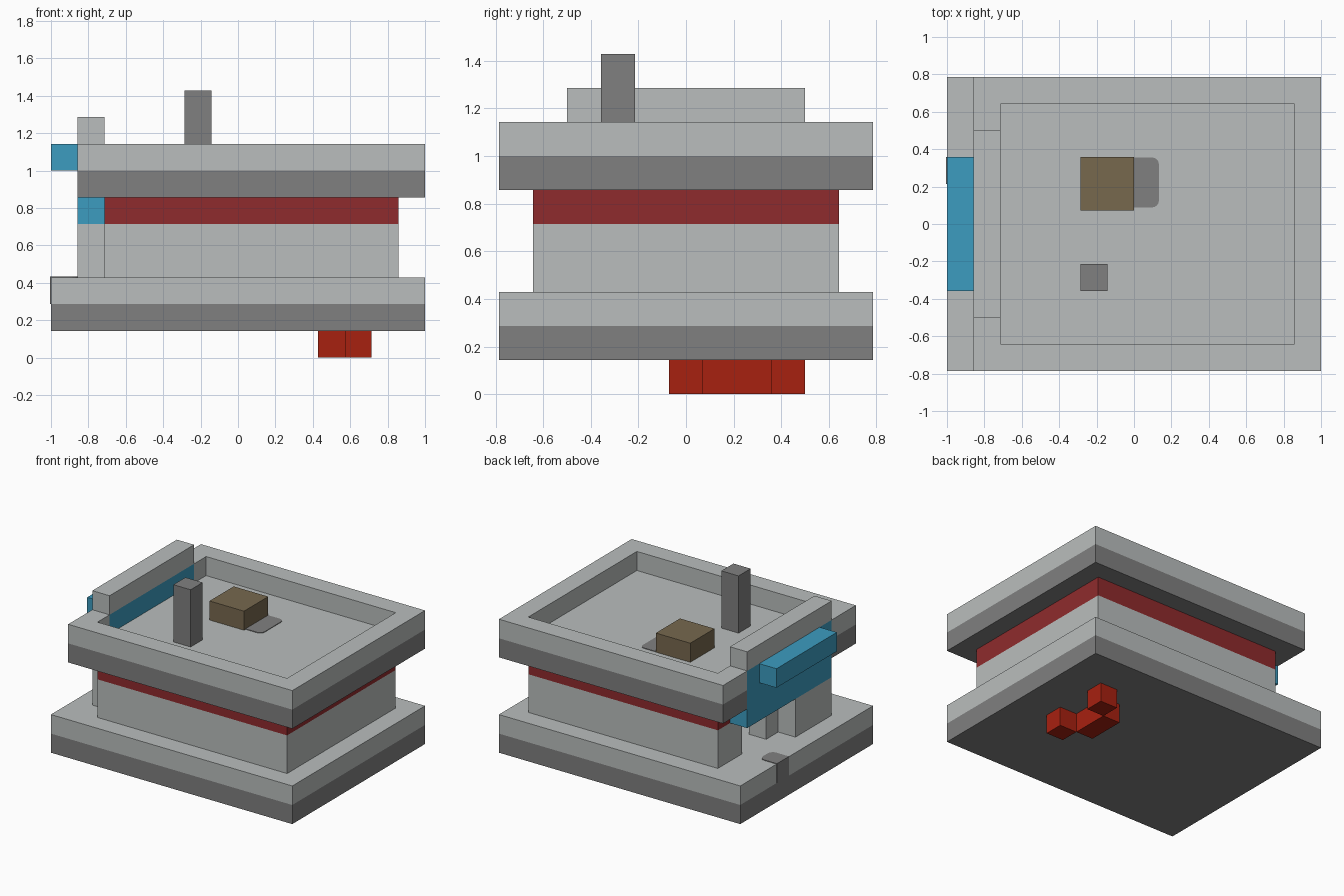
import bpy, bmesh, math

U = 1 / 7  # one building block in scene units

if "Cube" in bpy.data.objects:
    bpy.data.objects.remove(bpy.data.objects["Cube"])


def material(name, rgb):
    m = bpy.data.materials.new(name)
    m.use_nodes = True
    m.diffuse_color = (*rgb, 1)
    m.node_tree.nodes["Principled BSDF"].inputs["Base Color"].default_value = (*rgb, 1)
    return m


light = material("light_grey", (0.49, 0.515, 0.51))
grey = material("mid_grey", (0.216, 0.216, 0.216))
maroon = material("maroon", (0.275, 0.024, 0.026))
red = material("bright_red", (0.386, 0.015, 0.005))
blue = material("sky_blue", (0.045, 0.333, 0.527))
brown = material("brown", (0.184, 0.138, 0.076))


def prism(name, outline, z0, z1, mat, top=None):
    """Extrude a flat outline upward; faces looking up may have their own colour."""
    bm = bmesh.new()
    base = bm.faces.new([bm.verts.new((x * U, y * U, z0 * U)) for x, y in outline])
    side = bmesh.ops.extrude_face_region(bm, geom=[base])["geom"]
    verts = [v for v in side if isinstance(v, bmesh.types.BMVert)]
    bmesh.ops.translate(bm, verts=verts, vec=(0, 0, (z1 - z0) * U))
    bmesh.ops.recalc_face_normals(bm, faces=bm.faces)
    for f in bm.faces:
        f.material_index = 1 if top and f.normal.z > 0.5 else 0
    mesh = bpy.data.meshes.new(name)
    bm.to_mesh(mesh)
    bm.free()
    for m in (mat, top):
        if m:
            mesh.materials.append(m)
    ob = bpy.data.objects.new(name, mesh)
    bpy.context.collection.objects.link(ob)
    return ob


def rect(x0, x1, y0, y1):
    return [(x0, y0), (x1, y0), (x1, y1), (x0, y1)]


def tab(x0, x1, y0, y1, r):
    """Rectangle whose two corners on the x1 end are rounded."""
    s = 1 if x1 > x0 else -1
    pts = [(x0, y0)]
    for cy, start in ((y0 + r, -90), (y1 - r, 0)):
        for i in range(5):
            a = math.radians(start + i * 22.5)
            pts.append((x1 + s * r * (math.cos(a) - 1), cy + r * math.sin(a)))
    return pts + [(x0, y1)]


# Base slab
prism("base_lower", rect(-7, 7, -5.5, 5.5), 1, 2, grey)
prism("base_upper", rect(-7, 7, -5.5, 5.5), 2, 3, light)

# Dark path in front of the doorway
prism("path_top", tab(-7, -6, 1.5, 2.5, 0.3), 3, 3.03, grey)
prism("path_side", rect(-7.03, -7, 1.5, 2.5), 2, 3.03, grey)

# Hollow walls with a doorway gap, and a coloured band bridged by a lintel
walls = [(-5, 2.5), (-5, 4.5), (6, 4.5), (6, -4.5), (-5, -4.5), (-5, 0.5),
         (-4, 0.5), (-4, -3.5), (5, -3.5), (5, 3.5), (-4, 3.5), (-4, 2.5)]
prism("walls", walls, 3, 5, light)
prism("wall_band", walls, 5, 6, maroon)
prism("door_lintel", rect(-5, -4, 0.5, 2.5), 5, 6, maroon)
prism("entrance_pier", rect(-6, -5, -3.5, -0.5), 3, 5, light)

# Roof deck and parapet, notched where the facade panel stands
half_deck = [(-5, -3.5), (-6, -3.5), (-6, -5.5), (7, -5.5)]
half_inner = [(6, -4.5), (-5, -4.5)]


def mirrored(points):
    return [(x, -y) for x, y in reversed(points)]


prism("roof_deck", half_deck + mirrored(half_deck), 6, 7, grey, light)
prism("parapet", half_deck + mirrored(half_deck) + mirrored(half_inner) + half_inner,
      7, 8, light)

# Facade panel, its cap and the awning
prism("facade_panel", rect(-6, -5, -3.5, 3.5), 5, 8, blue)
prism("facade_cap", rect(-6, -5, -3.5, 3.5), 8, 9, light)
prism("awning", rect(-7, -6, -2.5, 2.5), 7, 8, blue)

# Rooftop details
prism("chimney", rect(-2, -1, -2.5, -1.5), 7, 10, grey)
prism("roof_crate", rect(-2, 0, 0.5, 2.5), 7, 8, brown)
prism("roof_patch", tab(0, 0.93, 0.62, 2.49, 0.25), 7, 7.03, grey)

# Bracket of blocks under the base
prism("bracket_middle", rect(3, 4, 0.5, 2.5), 0, 1, red)
for side, y in (("front", -0.5), ("back", 2.5)):
    prism("bracket_" + side, rect(4, 5, y, y + 1), 0, 1, red)
